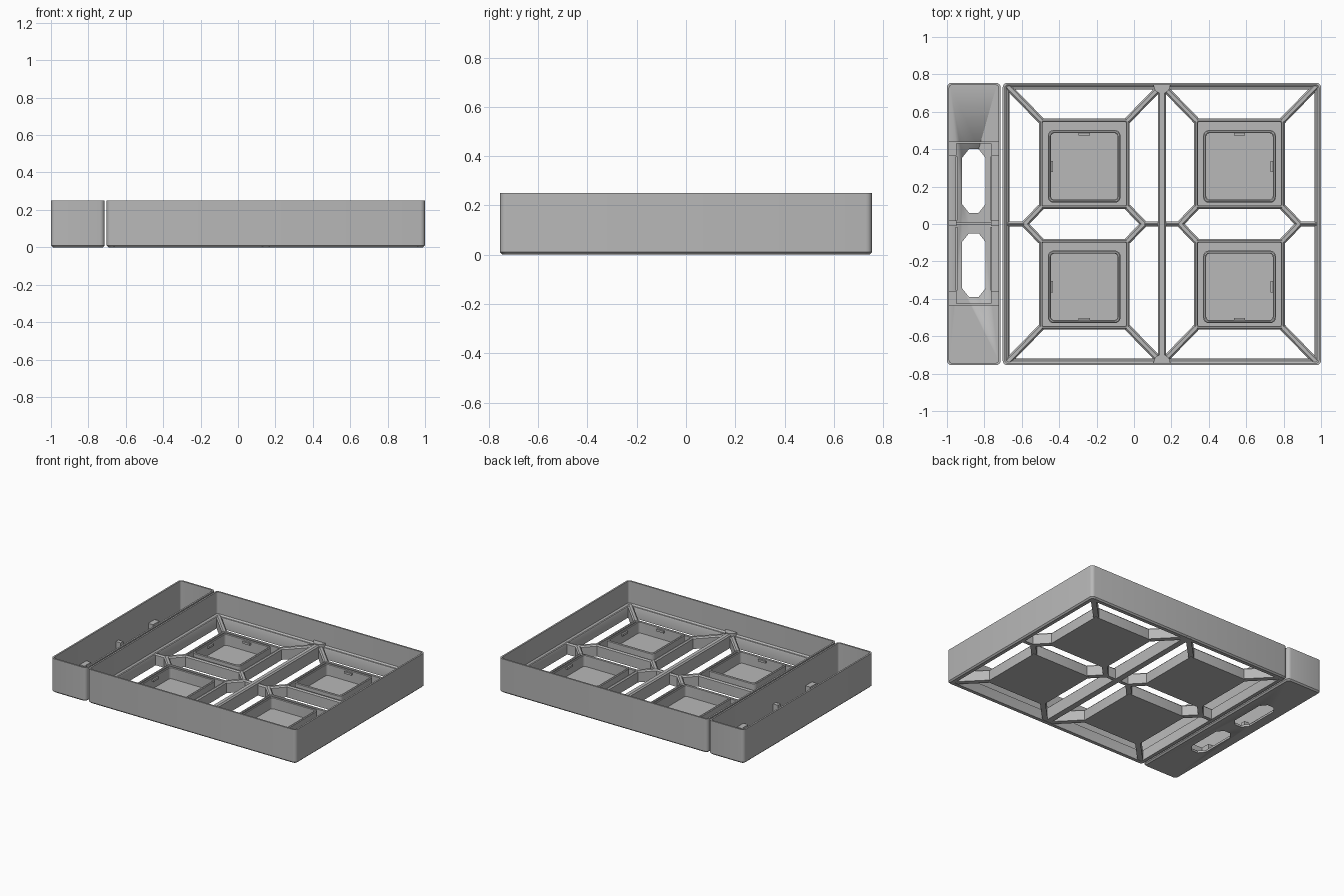
import bpy, bmesh, math
from mathutils import Vector

cube = bpy.data.objects.get("Cube")
if cube:
    bpy.data.objects.remove(cube, do_unlink=True)

GREY = bpy.data.materials.new("plain grey plastic")
GREY.use_nodes = True
COLOUR = (0.48, 0.48, 0.48, 1)
GREY.diffuse_color = COLOUR
GREY.node_tree.nodes["Principled BSDF"].inputs["Base Color"].default_value = COLOUR


def finish(name, bm):
    bmesh.ops.recalc_face_normals(bm, faces=bm.faces)
    mesh = bpy.data.meshes.new(name)
    bm.to_mesh(mesh)
    bm.free()
    mesh.materials.append(GREY)
    obj = bpy.data.objects.new(name, mesh)
    bpy.context.collection.objects.link(obj)
    bpy.ops.object.select_all(action='DESELECT')
    obj.select_set(True)
    bpy.context.view_layer.objects.active = obj
    bpy.ops.object.shade_smooth_by_angle(angle=math.radians(30))
    return obj


def rounded_loop(cx, cy, hx, hy, r, z, steps=4):
    """Points of a rounded rectangle at one height."""
    pts = []
    for i, (sx, sy) in enumerate([(1, 1), (-1, 1), (-1, -1), (1, -1)]):
        for k in range(steps + 1):
            a = math.pi / 2 * (i + k / steps)
            pts.append((cx + sx * (hx - r) + r * math.cos(a),
                        cy + sy * (hy - r) + r * math.sin(a), z))
    return pts


def loft(name, centre, size, profile, closed):
    """Sweep a wall profile of (inset, z, radius) round a rounded rectangle."""
    bm = bmesh.new()
    loops = [[bm.verts.new(p) for p in rounded_loop(*centre, size[0] - d, size[1] - d, r, z)]
             for d, z, r in profile]
    pairs = list(zip(loops, loops[1:]))
    if closed:
        pairs.append((loops[-1], loops[0]))
    else:
        bm.faces.new(loops[0])
        bm.faces.new(loops[-1])
    for a, b in pairs:
        n = len(a)
        for i in range(n):
            j = (i + 1) % n
            bm.faces.new((a[i], a[j], b[j], b[i]))
    return finish(name, bm)


def prism(name, outline, z0, z1):
    bm = bmesh.new()
    face = bm.faces.new([bm.verts.new((x, y, z0)) for x, y in outline])
    new = bmesh.ops.extrude_face_region(bm, geom=[face])["geom"]
    bmesh.ops.translate(bm, vec=(0, 0, z1 - z0),
                        verts=[g for g in new if isinstance(g, bmesh.types.BMVert)])
    return finish(name, bm)


def box(name, x0, x1, y0, y1, z0, z1):
    return prism(name, [(x0, y0), (x1, y0), (x1, y1), (x0, y1)], z0, z1)


def beam(name, start, end, w=0.018, h=0.085, c=0.009):
    """Rib with chamfered top edges between two plan points."""
    a, b = Vector((*start, 0)), Vector((*end, 0))
    side = Vector((-(b - a).y, (b - a).x, 0)).normalized()
    section = [(-w, 0.002), (w, 0.002), (w, h - c), (w - c, h), (c - w, h), (-w, h - c)]
    bm = bmesh.new()
    ends = [[bm.verts.new(p + side * s + Vector((0, 0, z))) for s, z in section] for p in (a, b)]
    bm.faces.new(ends[0])
    bm.faces.new(ends[1])
    for i in range(len(section)):
        j = (i + 1) % len(section)
        bm.faces.new((ends[0][i], ends[0][j], ends[1][j], ends[1][i]))
    return finish(name, bm)


# Main tray: thin wall with an inner ledge, open underneath
X0, X1, HY = -0.702, 1.0, 0.755
MID = (X0 + X1) / 2
loft("main_frame", (MID, 0), ((X1 - X0) / 2, HY),
     [(0.01, 0, 0.02), (0, 0.01, 0.025), (0, 0.25, 0.025), (0.012, 0.25, 0.015),
      (0.012, 0.09, 0.015), (0.022, 0.08, 0.012), (0.032, 0.08, 0.01),
      (0.036, 0.07, 0.008), (0.036, 0, 0.008)], True)

# Centre divider with half-round bosses where it meets the walls
beam("centre_divider", (MID, -0.74), (MID, 0.74), w=0.022, h=0.1)
for s in (-1, 1):
    arc = [(MID + 0.045 * math.cos(math.pi * k / 8), s * (0.742 - 0.045 * math.sin(math.pi * k / 8)))
           for k in range(9)]
    prism("divider_boss", arc, 0.002, 0.105)

# Four cells: pad, cup, snap tabs and struts
PAD = 0.243
for sx in (-1, 1):
    px = MID + sx * 0.415
    outer_x = MID + sx * 0.83
    for sy in (-1, 1):
        py = sy * 0.322
        loft("pad", (px, py), (PAD, PAD),
             [(0, 0, 0.012), (0, 0.076, 0.012), (0.008, 0.085, 0.01), (0.016, 0.085, 0.008),
              (0.02, 0.08, 0.006), (0.02, 0.02, 0.006)], False)
        cy = py - 0.014
        loft("cup_wall", (px, cy), (0.194, 0.194),
             [(0, 0.018, 0.03), (0, 0.1, 0.03), (0.005, 0.104, 0.026), (0.012, 0.104, 0.02),
              (0.016, 0.1, 0.018), (0.016, 0.018, 0.018)], True)
        # Snap tabs on the two outward walls
        ty, tx = cy + sy * 0.174, px + sx * 0.174
        box("snap_tab", px - 0.03, px + 0.03, ty - 0.008, ty + 0.008, 0.075, 0.09)
        box("snap_tab", tx - 0.008, tx + 0.008, cy - 0.03, cy + 0.03, 0.075, 0.09)
        # Diagonal struts from the pad corners
        e = PAD - 0.012
        for dx in (-1, 1):
            corner_x = px + dx * e
            beam("corner_strut", (corner_x, py + sy * e), (px + dx * 0.41, sy * 0.737))
            beam("inner_strut", (corner_x, py - sy * e), (corner_x + dx * 0.087, 0))
    # Short middle ribs joining the inner struts to the frame
    for dx in (-1, 1):
        beam("middle_rib", (px + dx * 0.31, 0), (px + dx * 0.412, 0), w=0.013)

# Side tray with a solid floor
SX0, SX1 = -1.0, -0.713
SM = (SX0 + SX1) / 2
side_tray = loft("side_tray", (SM, 0), ((SX1 - SX0) / 2, HY),
                 [(0.01, 0, 0.02), (0, 0.01, 0.025), (0, 0.25, 0.025), (0.012, 0.25, 0.015),
                  (0.012, 0.016, 0.015)], False)

# Two long eight-sided openings in its floor
for cy in (0.23, -0.22):
    w, l, cw, cl = 0.062, 0.17, 0.036, 0.045
    outline = [(w, l - cl), (w - cw, l), (cw - w, l), (-w, l - cl),
               (-w, cl - l), (cw - w, -l), (w - cw, -l), (w, cl - l)]
    cutter = prism("opening_cutter", [(SM + x, cy + y) for x, y in outline], -0.1, 0.1)
    cutter.hide_render = True
    bpy.context.view_layer.objects.active = side_tray
    cut = side_tray.modifiers.new("opening", 'BOOLEAN')
    cut.operation, cut.solver, cut.object = 'DIFFERENCE', 'EXACT', cutter
    bpy.ops.object.modifier_apply(modifier=cut.name)
    bpy.data.objects.remove(cutter, do_unlink=True)

# Side tray cross ribs, corner blocks and long low ribs
for y, h in ((-0.43, 0.08), (0.003, 0.09), (0.435, 0.08)):
    box("cross_rib", SX0 + 0.01, SX1 - 0.01, y - 0.005, y + 0.005, 0.014, h if y * y > 0.1 else 0.05)
for s in (-1, 1):
    wall, rib = SM + s * 0.133, SM + s * 0.093
    xa, xb = min(wall, rib), max(wall, rib)
    for y0, y1 in ((0.365, 0.432), (-0.428, -0.358)):
        box("corner_block", xa, xb, y0, y1, 0.014, 0.08)
    box("centre_peg", xa, xb, -0.012, 0.018, 0.014, 0.09)
    for y0, y1 in ((0.02, 0.362), (-0.355, -0.015)):
        box("long_rib", rib - 0.005, rib + 0.005, y0, y1, 0.014, 0.035)
